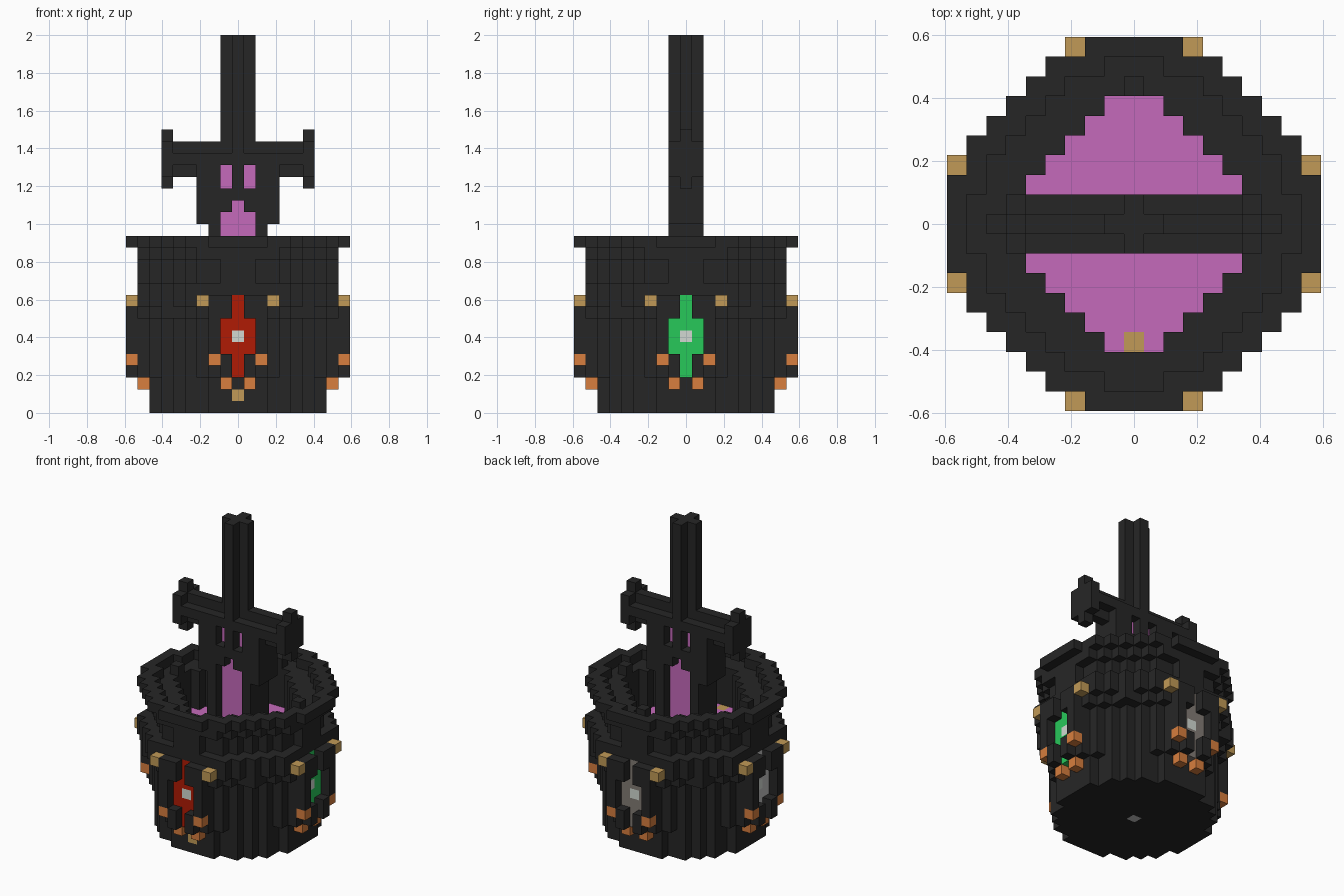
import bpy
import bmesh
from mathutils import Vector

cube = bpy.data.objects.get("Cube")
if cube:
    bpy.data.objects.remove(cube, do_unlink=True)

V = 0.0625  # edge of one block


def linear(h):
    vals = [int(h[n:n + 2], 16) / 255 for n in (0, 2, 4)]
    return [c / 12.92 if c < 0.04 else ((c + 0.055) / 1.055) ** 2.4 for c in vals] + [1]


def material(name, h):
    m = bpy.data.materials.new(name)
    m.use_nodes = True
    m.diffuse_color = linear(h)
    m.node_tree.nodes["Principled BSDF"].inputs["Base Color"].default_value = linear(h)
    return m


COLOURS = {
    "charcoal": "262626", "purple": "c56abb", "gold": "c19a57",
    "orange": "d87e3e", "red": "b01b05", "green": "27c85a",
    "warm grey": "837c75", "silver": "c0c0c0", "pale": "d2d9d2",
}
MATS = {n: material(n, h) for n, h in COLOURS.items()}

blocks = {}  # (i, j, k) -> (part, colour)


def put(part, colour, i, j, k):
    blocks[(i, j, k)] = (part, colour)


def box(part, colour, xs, ys, zs):
    for i in range(xs[0], xs[1] + 1):
        for j in range(ys[0], ys[1] + 1):
            for k in range(zs[0], zs[1] + 1):
                put(part, colour, i, j, k)


def inside(shape, i, j):
    return abs(j) < len(shape) and abs(i) <= shape[abs(j)]


def layer(part, colour, shape, zs, hole=()):
    for i in range(-9, 10):
        for j in range(-9, 10):
            if inside(shape, i, j) and not inside(hole, i, j):
                for k in range(zs[0], zs[1] + 1):
                    put(part, colour, i, j, k)


# Stepped round outlines: half width of each row, from the middle outwards
RIM = [9, 9, 9, 8, 8, 7, 6, 5, 4, 2]
BAND = [8, 8, 8, 8, 8, 7, 6, 5, 4]
FLARE = [8, 8, 8, 8, 7, 6, 5, 4, 3]
WALL = [8, 8, 7, 7, 6, 5, 4, 3, 1]
FOOT = [7, 7, 7, 6, 6, 5, 4, 2]
POOL = [6, 6, 5, 4, 3, 2, 1]

# Bowl
layer("bowl_foot", "charcoal", FOOT, (0, 2))
layer("bowl_wall", "charcoal", WALL, (3, 7))
layer("bowl_band", "charcoal", FLARE, (8, 8))
layer("bowl_band", "charcoal", BAND, (9, 10), POOL)
layer("bowl_neck", "charcoal", WALL, (11, 12), POOL)
layer("bowl_neck", "charcoal", FLARE, (13, 13), POOL)
layer("bowl_rim", "charcoal", RIM, (14, 14), WALL)
layer("pool", "purple", POOL, (9, 9))
for i in (-6, 6):
    for j in (-6, 6):
        put("corner_bumps", "charcoal", i, j, 8)
put("pool_stud", "gold", 0, -6, 9)
put("foot_stud", "gold", 0, -7, 1)
put("base_stud", "silver", 0, 0, 0)

# Emblem, frame and studs on each of the four sides
SIDES = {
    "front": ("red", lambda a, d: (a, -d)),
    "left": ("green", lambda a, d: (d, a)),
    "back": ("warm grey", lambda a, d: (-a, d)),
    "right": ("silver", lambda a, d: (-d, -a)),
}
for side, (colour, turn) in SIDES.items():
    def add(part, col, a, d, k):
        put(side + "_" + part, col, *turn(a, d), k)

    for k in range(3, 10):
        reach = 1 if 5 <= k <= 7 else 0
        for a in range(-reach, reach + 1):
            add("emblem", colour, a, 8, k)
    add("emblem_gem", "pale", 0, 8, 6)
    for s in (-1, 1):
        for k in (3, 4, 8, 9):
            add("frame", "charcoal", s, 9, k)
        for k in range(3, 10):
            add("frame", "charcoal", 2 * s, 8, k)
            if k > 4:
                add("frame", "charcoal", 2 * s, 9, k)
        add("low_studs", "orange", s, 8, 2)
        add("mid_studs", "orange", 2 * s, 9, 4)
        add("top_studs", "gold", 3 * s, 9, 9)
    if side != "front":
        add("inner_stud", "charcoal", 0, 7, 14)

# Sword blade: flat core with a raised plate on both faces
box("blade", "charcoal", (-2, 2), (-1, 1), (10, 21))
box("blade", "charcoal", (-3, 3), (-1, 1), (16, 20))
box("blade_core", "purple", (-1, 1), (0, 0), (10, 16))
put("blade_core", "purple", 0, 0, 17)
for j in (-1, 1):
    for i in (-1, 0, 1):
        for k in range(10, 18 if i == 0 else 17):
            del blocks[(i, j, k)]
    for i in (-1, 1):
        for k in (19, 20):
            del blocks[(i, j, k)]

# Guard with end caps, and the eyes sunk into its middle
box("guard", "charcoal", (-5, 5), (0, 0), (20, 22))
box("guard", "charcoal", (-5, 5), (-1, 1), (21, 21))
for i in (-1, 1):
    box("blade_eyes", "purple", (i, i), (0, 0), (19, 20))
for i in (-6, 6):
    box("guard_cap", "charcoal", (i, i), (-1, 1), (20, 22))
    box("guard_cap", "charcoal", (i, i), (0, 0), (19, 23))

# Grip with a cross-shaped section
box("grip", "charcoal", (-1, 1), (0, 0), (23, 31))
box("grip", "charcoal", (0, 0), (-1, 1), (22, 31))

# Turn the blocks into meshes, keeping only the exposed faces
AXES = [Vector(a) for a in ((1, 0, 0), (0, 1, 0), (0, 0, 1))]
for part in sorted({p for p, c in blocks.values()}):
    cells = {c: v[1] for c, v in blocks.items() if v[0] == part}
    colours = sorted(set(cells.values()))
    bm = bmesh.new()
    for cell, colour in cells.items():
        centre = Vector(cell) + Vector((0, 0, 0.5))
        for n in range(3):
            for s in (-1, 1):
                normal = AXES[n] * s
                if tuple(int(c) for c in Vector(cell) + normal) in blocks:
                    continue
                u = AXES[(n + 1) % 3] / 2
                w = AXES[(n + 2) % 3] / 2 * s
                mid = centre + normal / 2
                corners = (mid - u - w, mid + u - w, mid + u + w, mid - u + w)
                face = bm.faces.new([bm.verts.new(c * V) for c in corners])
                face.material_index = colours.index(colour)
    if bm.faces:
        bmesh.ops.remove_doubles(bm, verts=bm.verts[:], dist=0.001)
        mesh = bpy.data.meshes.new(part)
        bm.to_mesh(mesh)
        for c in colours:
            mesh.materials.append(MATS[c])
        bpy.context.collection.objects.link(bpy.data.objects.new(part, mesh))
    bm.free()
